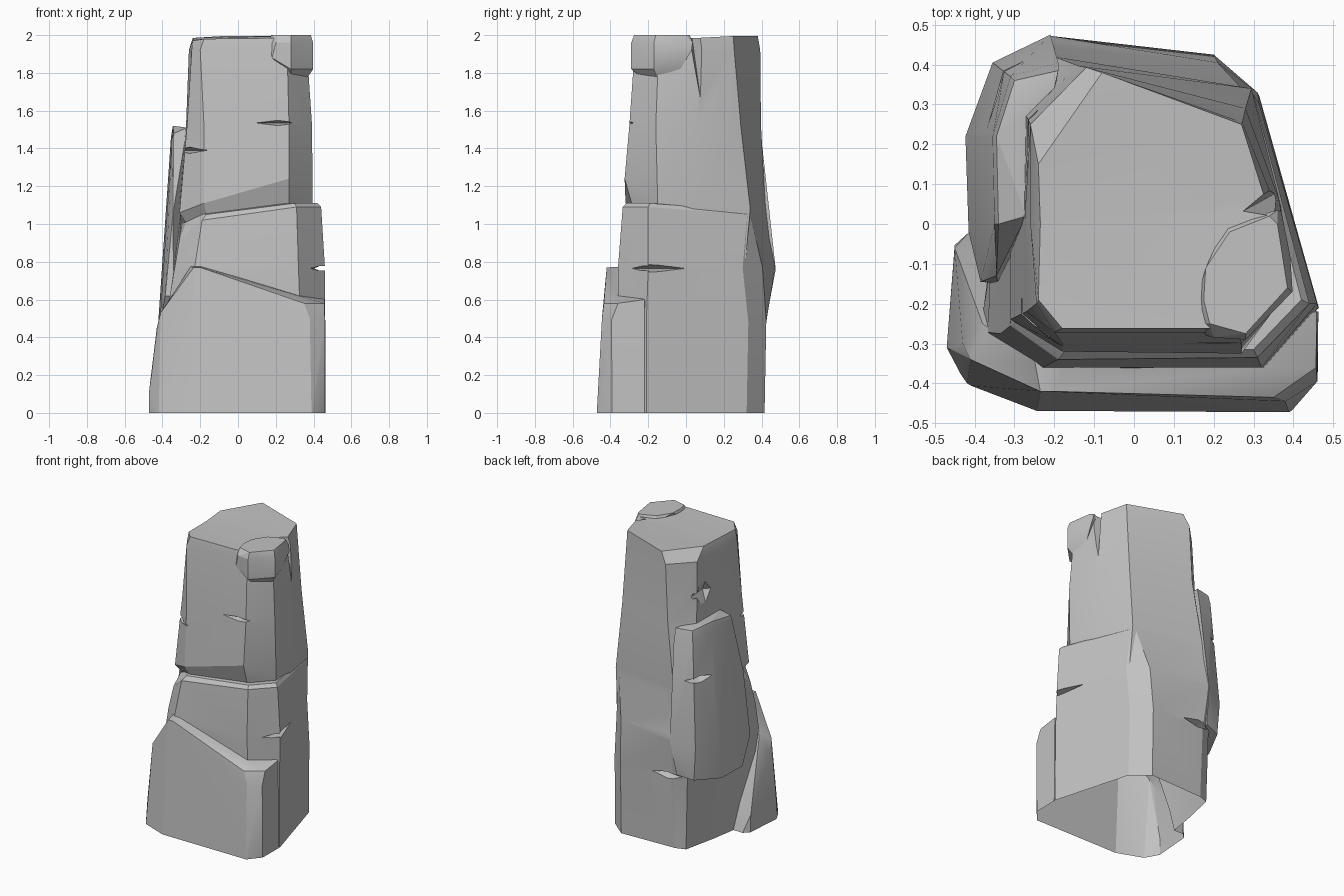
import bpy
import bmesh
import math
from mathutils import Vector

default_cube = bpy.data.objects.get("Cube")
if default_cube:
    bpy.data.objects.remove(default_cube, do_unlink=True)

# Single stone colour
stone = bpy.data.materials.new("grey stone")
stone.use_nodes = True
stone_colour = (.54, .54, .54, 1)
stone.diffuse_color = stone_colour
stone.node_tree.nodes["Principled BSDF"].inputs["Base Color"].default_value = stone_colour


def finish(name, bm):
    """Turn a bmesh into a named stone object."""
    bmesh.ops.recalc_face_normals(bm, faces=bm.faces)
    mesh = bpy.data.meshes.new(name)
    bm.to_mesh(mesh)
    bm.free()
    mesh.materials.append(stone)
    part = bpy.data.objects.new(name, mesh)
    bpy.context.collection.objects.link(part)
    return part


def hull(name, points):
    """Faceted boulder wrapped around a few corner points."""
    bm = bmesh.new()
    for point in points:
        bm.verts.new(point)
    result = bmesh.ops.convex_hull(bm, input=bm.verts)
    spare = set(result["geom_interior"]) | set(result["geom_unused"])
    bmesh.ops.delete(bm, geom=[v for v in spare if isinstance(v, bmesh.types.BMVert)], context="VERTS")
    bmesh.ops.dissolve_limit(bm, angle_limit=math.radians(2), verts=bm.verts, edges=bm.edges)
    return finish(name, bm)


def loft(name, rings):
    """Skin rings of corners from the bottom up and cap both ends."""
    bm = bmesh.new()
    loops = [[bm.verts.new(point) for point in ring] for ring in rings]
    count = len(loops[0])
    for low, high in zip(loops, loops[1:]):
        for i in range(count):
            j = (i + 1) % count
            bm.faces.new((low[i], low[j], high[j], high[i]))
    bm.faces.new(loops[0][::-1])
    bm.faces.new(loops[-1])
    bmesh.ops.triangulate(bm, faces=[f for f in bm.faces if len(f.verts) > 4])
    return finish(name, bm)


def level(z, *corners):
    return [(x, y, z) for x, y in corners]


def combine(part, other, operation):
    """Cut another object from a part, or weld it on."""
    modifier = part.modifiers.new(operation.lower(), "BOOLEAN")
    modifier.operation = operation
    modifier.solver = "EXACT"
    modifier.object = other


def notch(part, centre, along, inward, height, mouth=0):
    """Cut a pointed crack; the vectors are half extents, mouth moves the widest point outward."""
    c, a, n, h = map(Vector, (centre, along, inward, height))
    tips = [c - a, c + a, c + n, c - n * (1 + mouth), c - n * mouth + h, c - n * mouth - h]
    cutter = hull(part.name + "_crack_cutter", tips)
    cutter.hide_render = True
    combine(part, cutter, "DIFFERENCE")
    return cutter


# Lower body, pinched at the back left foot and bulging above it
lower_body = loft("lower_body", [
    level(-.05, (-.38, -.25), (-.24, -.36), (.33, -.36), (.464, -.21), (.315, .32),
          (.2, .415), (-.2, .4), (-.265, .38), (-.315, .15), (-.34, 0)),
    level(.48, (-.385, -.27), (-.25, -.365), (.33, -.36), (.462, -.21), (.31, .33),
          (.2, .425), (-.2, .425), (-.28, .385), (-.33, .15), (-.35, 0)),
    level(.77, (-.335, -.275), (-.23, -.36), (.32, -.36), (.46, -.2), (.315, .3),
          (.21, .405), (-.21, .472), (-.34, .4), (-.37, .22), (-.34, 0)),
    [(-.31, -.255, .92), (-.19, -.34, 1.02), (.31, -.335, 1.09), (.44, -.2, 1.09), (.3, .325, 1.05),
     (.27, .34, 1.05), (-.2, .405, 1.1), (-.28, .34, 1.1), (-.3, .22, 1.1), (-.3, 0, 1.1)],
    [(-.28, -.23, 1), (-.17, -.315, 1.05), (.3, -.315, 1.11), (.42, -.19, 1.11), (.29, .31, 1.07),
     (.26, .325, 1.07), (-.2, .38, 1.13), (-.26, .32, 1.13), (-.28, .2, 1.13), (-.28, 0, 1.1)],
])
cracks = [
    notch(lower_body, (.395, -.145, .765), (.01, .15, 0), (-.02, 0, 0), (0, 0, .03), mouth=5),
    notch(lower_body, (-.16, .445, .5), (.17, .01, 0), (0, -.08, 0), (0, 0, .03)),
]

# Upper column, undercut along its front foot and flush with the back
upper_column = loft("upper_column", [
    [(-.26, -.2, .98), (-.16, -.28, 1.02), (.27, -.28, 1.08), (.39, -.15, 1.08),
     (.37, .04, 1), (.3, .315, .8), (-.2, .455, .8), (-.3, .3, .9), (-.29, 0, .95)],
    [(-.31, -.24, 1.06), (-.18, -.32, 1.11), (.27, -.325, 1.24), (.395, -.15, 1.12),
     (.37, .04, 1.1), (.295, .34, 1.08), (-.2, .42, 1.1), (-.3, .3, 1.1), (-.31, 0, 1.1)],
    level(1.52, (-.27, -.22), (-.18, -.3), (.27, -.3), (.392, -.16),
          (.365, .06), (.28, .29), (-.14, .397), (-.27, .27), (-.275, 0)),
    level(1.92, (-.245, -.2), (-.2, -.272), (.26, -.272), (.365, -.145),
          (.35, .06), (.272, .255), (-.12, .393), (-.26, .25), (-.26, 0)),
    [(-.24, -.19, 1.97), (-.18, -.262, 1.98), (.25, -.262, 1.985), (.35, -.14, 1.985),
     (.33, .06, 1.985), (.27, .25, 1.995), (-.08, .38, 1.995), (-.24, .15, 1.985), (-.235, 0, 1.975)],
])
cracks += [
    notch(upper_column, (.21, -.3, 1.535), (.12, 0, 0), (0, .06, 0), (0, 0, .014)),
    notch(upper_column, (-.25, -.245, 1.39), (.09, -.07, 0), (.05, .06, 0), (0, 0, .018)),
    notch(upper_column, (.36, .06, 2), (0, .045, 0), (-.09, -.03, 0), (0, -.02, .36)),
    notch(upper_column, (-.28, .18, 1.69), (.04, .12, 0), (.05, -.03, 0), (0, 0, .1)),
]

# Sloping slab wrapped around the front foot
base_slab = hull("front_base_slab",
                 level(-.05, (-.245, -.472), (.39, -.475), (.461, -.39), (.463, -.22),
                       (-.42, -.405), (-.47, -.31), (-.45, -.05), (-.4, -.005))
                 + level(.12, (-.47, -.31), (-.45, -.06))
                 + [(-.43, -.3, .45), (-.41, -.34, .53), (-.38, -.25, .56),
                    (-.235, -.42, .77), (-.2, -.42, .77), (-.25, -.34, .775), (-.19, -.34, .775),
                    (.35, -.435, .58), (.38, -.445, .5), (.33, -.36, .6),
                    (.46, -.395, .49), (.457, -.36, .58), (.458, -.22, .6)])

# Tall block leaning on the left side
left_block = hull("left_block", [
    (-.27, .02, 1.51), (-.34, 0, 1.48), (-.345, .22, 1.52), (-.3, .36, 1.5), (-.19, .385, 1.5),
    (-.35, 0, 1.45), (-.355, .22, 1.46), (-.31, .37, 1.44), (-.19, .405, 1.4),
    (-.345, -.13, 1.05), (-.385, -.145, .62), (-.34, -.15, .62), (-.415, -.02, .46),
    (-.41, .22, .62), (-.355, .405, .72), (-.21, .475, .76),
    (-.423, .22, .47), (-.34, .4, .5), (-.23, .43, .52), (-.25, 0, .46)])
cracks.append(notch(left_block, (-.35, .33, 1.17), (.08, .13, 0), (.06, -.04, 0), (0, 0, .025)))

# Weld the rock into one shell that is open underneath
pieces = [base_slab, left_block, upper_column]
for piece in pieces:
    combine(lower_body, piece, "UNION")
welded = lower_body.evaluated_get(bpy.context.evaluated_depsgraph_get())
shell = bmesh.new()
shell.from_mesh(welded.to_mesh())
bmesh.ops.bisect_plane(shell, geom=shell.verts[:] + shell.edges[:] + shell.faces[:],
                       plane_co=(0, 0, 0), plane_no=(0, 0, 1), clear_inner=True)
pillar = finish("rock_pillar", shell)
for piece in pieces + cracks + [lower_body]:
    bpy.data.objects.remove(piece, do_unlink=True)

# Loose cap stone overhanging the front right corner of the top
cap_stone = hull(
    "cap_stone",
    level(2, (.19, -.25), (.28, -.275), (.385, -.16), (.36, 0), (.34, .02), (.24, -.02), (.18, -.11), (.175, -.19))
    + level(1.96, (.16, -.18), (.165, -.25), (.2, -.285), (.28, -.29), (.398, -.17), (.392, -.08), (.36, .035), (.23, 0))
    + [(.18, -.28, 1.88), (.28, -.29, 1.82), (.398, -.17, 1.82), (.37, .03, 1.92),
       (.28, -.25, 1.785), (.36, -.15, 1.765), (.36, -.03, 1.82), (.22, -.1, 1.82)])

# Crisp edges with gentle shading on the shallow bends
for part in (pillar, cap_stone):
    bpy.ops.object.select_all(action="DESELECT")
    part.select_set(True)
    bpy.context.view_layer.objects.active = part
    bpy.ops.object.shade_smooth_by_angle(angle=math.radians(20))
